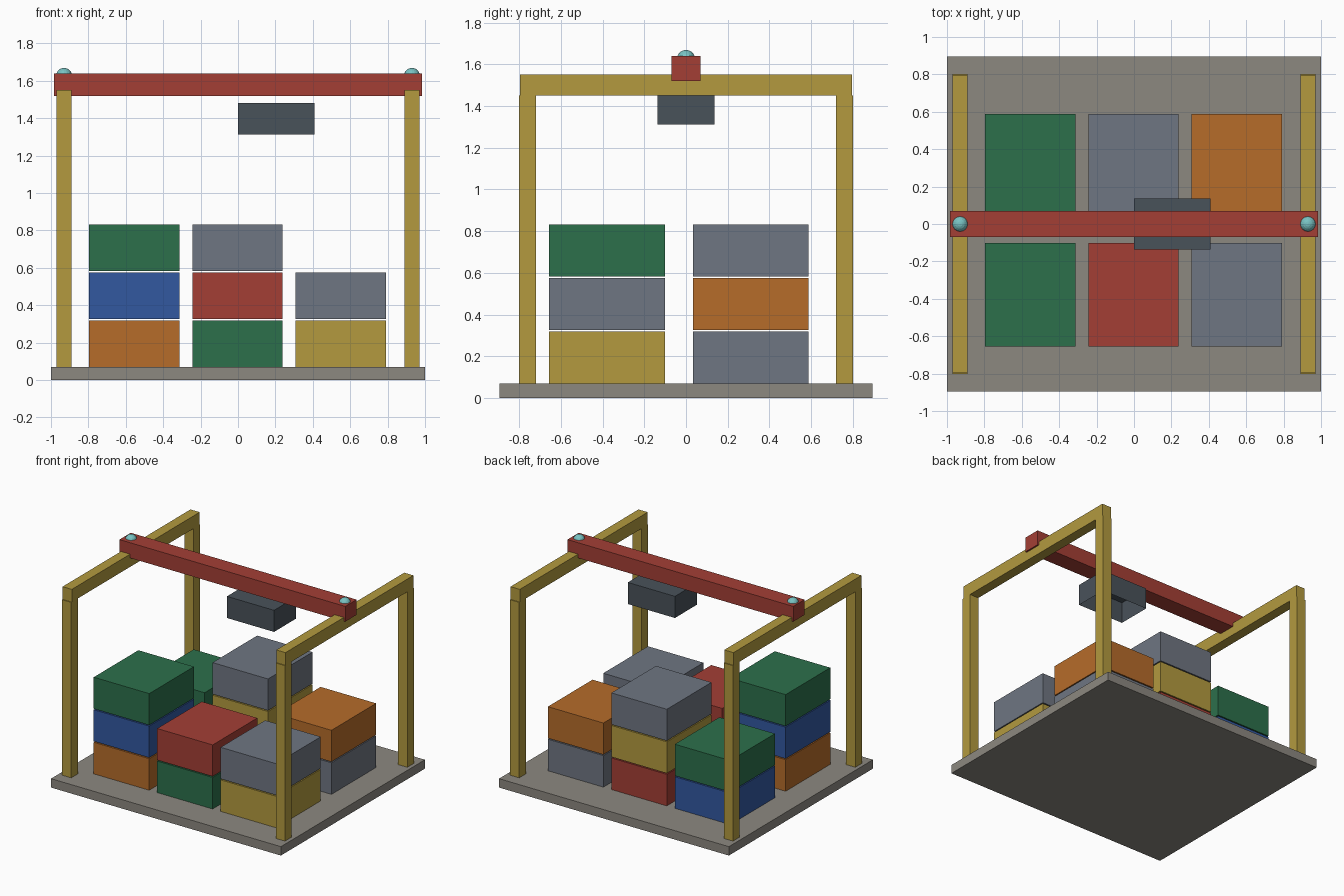
import bpy
import bmesh

cube = bpy.data.objects.get("Cube")
if cube:
    bpy.data.objects.remove(cube, do_unlink=True)


def linear(c):
    c /= 255
    return c / 12.92 if c <= 0.04045 else ((c + 0.055) / 1.055) ** 2.4


def material(name, *rgb):
    m = bpy.data.materials.new(name)
    m.use_nodes = True
    colour = [linear(c) for c in rgb] + [1]
    m.diffuse_color = colour
    m.node_tree.nodes["Principled BSDF"].inputs["Base Color"].default_value = colour
    return m


concrete = material("concrete", 140, 136, 128)
green = material("green", 44, 112, 75)
grey = material("grey", 111, 118, 130)
orange = material("orange", 182, 108, 42)
red = material("red", 164, 63, 53)
yellow = material("yellow", 179, 154, 63)
blue = material("blue", 50, 88, 160)
slate = material("slate", 73, 82, 90)
teal = material("teal", 120, 194, 194)


def finish(name, bm, mat):
    mesh = bpy.data.meshes.new(name)
    bm.to_mesh(mesh)
    bm.free()
    mesh.materials.append(mat)
    obj = bpy.data.objects.new(name, mesh)
    bpy.context.collection.objects.link(obj)
    return obj


def box(name, centre, size, mat, open_bottom=False):
    """Box given by the centre of its base and its full size."""
    bm = bmesh.new()
    bmesh.ops.create_cube(bm, size=1)
    for v in bm.verts:
        v.co.z += 0.5
        for i in range(3):
            v.co[i] = v.co[i] * size[i] + centre[i]
    if open_bottom:
        bm.normal_update()
        under = [f for f in bm.faces if f.normal.z < -0.5]
        bmesh.ops.delete(bm, geom=under, context="FACES_ONLY")
    return finish(name, bm, mat)


# Ground slab
box("base_slab", (0, 0, 0), (2, 1.79, 0.07), concrete)

# Gantry frames with a lamp over each
for side, x in (("right", -0.93), ("left", 0.93)):
    for end, y in (("front", -0.76), ("back", 0.76)):
        box(f"{side}_{end}_post", (x, y, 0.07), (0.08, 0.083, 1.38), yellow)
    box(f"{side}_top_rail", (x, 0, 1.45), (0.08, 1.59, 0.1), yellow)
    bm = bmesh.new()
    bmesh.ops.create_uvsphere(bm, u_segments=16, v_segments=10, radius=0.043)
    lamp = finish(f"{side}_lamp", bm, teal)
    lamp.location = (x, 0, 1.626)

# Cross beam and the hollow lifting hood beneath it
box("cross_beam", (0, 0, 1.52), (1.965, 0.14, 0.12), red)
box("lifting_hood", (0.205, 0, 1.312), (0.41, 0.275, 0.17), slate, open_bottom=True)

# Container stacks, listed bottom to top
rows = {
    "front": (-0.378, [(orange, blue, green), (green, red), (yellow, grey)]),
    "back": (0.31, [(blue, green), (red, yellow, grey), (grey, orange)]),
}
for row, (y, stacks) in rows.items():
    for column, stack in enumerate(stacks):
        for level, mat in enumerate(stack):
            x = (column - 1) * 0.552 - 0.003
            box(f"{row}_container_{column + 1}_{level + 1}",
                (x, y, 0.071 + level * 0.256), (0.483, 0.555, 0.248), mat)
